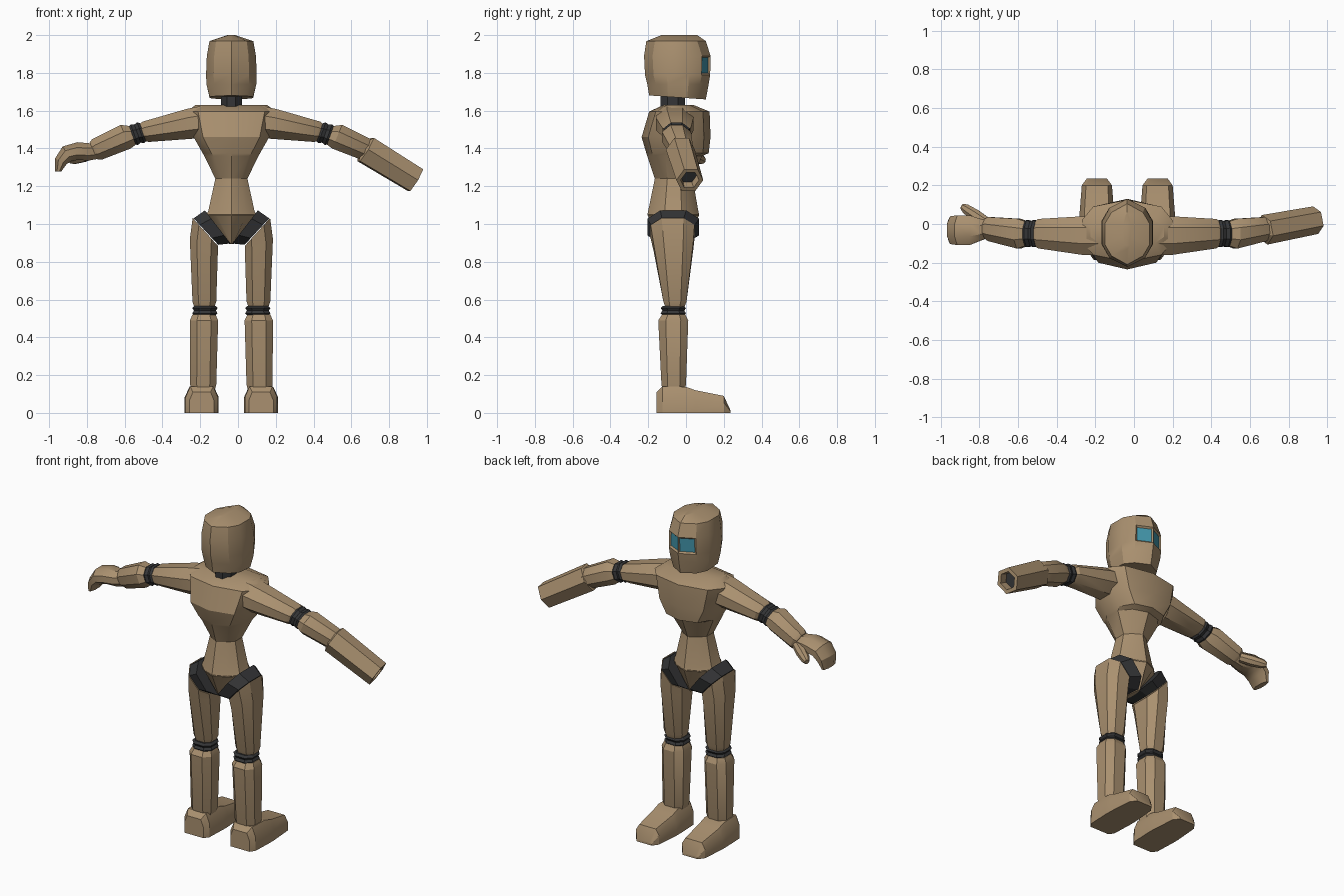
import bpy, bmesh, math
from mathutils import Vector

CX = -0.035  # body centre line; the two hands differ so the body is off-centre


def mat(name, rgb):
    m = bpy.data.materials.new(name)
    m.diffuse_color = (*rgb, 1)
    return m


TAN = mat("tan_shell", (0.40, 0.28, 0.16))
DARK = mat("dark_joint", (0.035, 0.036, 0.038))
TEAL = mat("teal_eye", (0.055, 0.30, 0.40))


def loft(name, rings, material=TAN):
    """Skin a list of equal-length point rings and cap both ends."""
    bm = bmesh.new()
    vs = [[bm.verts.new(p) for p in r] for r in rings]
    n = len(vs[0])
    for a, b in zip(vs, vs[1:]):
        for i in range(n):
            bm.faces.new((a[i], a[(i + 1) % n], b[(i + 1) % n], b[i]))
    bm.faces.new(vs[0])
    bm.faces.new(vs[-1])
    bmesh.ops.recalc_face_normals(bm, faces=bm.faces)
    me = bpy.data.meshes.new(name)
    bm.to_mesh(me)
    bm.free()
    me.materials.append(material)
    ob = bpy.data.objects.new(name, me)
    bpy.context.collection.objects.link(ob)
    return ob


def body(z, hw, y0, y1, ridge=0.03, a=0.65, slope=0.0):
    """Ten-sided section with a ridge at the back and the front."""
    L = y1 - y0
    half = [(0, y0), (a * hw, y0 + ridge), (hw, y0 + 0.33 * L),
            (hw, y1 - 0.33 * L), (a * hw, y1 - ridge), (0, y1)]
    pts = half + [(-x, y) for x, y in half[4:0:-1]]
    return [(CX + x, y, z + slope * (y - (y0 + y1) / 2)) for x, y in pts]


def slab(s, x0, z0, x1, z1, y0, y1, c=0.25):
    """Chamfered rectangle running from inner (x0,z0) to outer (x1,z1)."""
    uv = [(c, 0), (1 - c, 0), (1, c), (1, 1 - c), (1 - c, 1), (c, 1), (0, 1 - c), (0, c)]
    return [(CX + s * (x0 + u * (x1 - x0)), y0 + v * (y1 - y0), z0 + u * (z1 - z0))
            for u, v in uv]


def ring(c, axis, wy, wz, n=8, off=0.5):
    """Polygon section of half sizes wy, wz, square to the axis."""
    t = Vector(axis).normalized()
    side = Vector((0, 0, 1)).cross(t).normalized()
    up = t.cross(side)
    ang = [(i + off) * 2 * math.pi / n for i in range(n)]
    mc, ms = max(map(math.cos, ang)), max(map(math.sin, ang))
    return [Vector(c) + side * (wy * math.cos(a) / mc) + up * (wz * math.sin(a) / ms)
            for a in ang]


# Torso
loft("torso", [body(1.045, 0.135, -0.205, 0.07, 0.035, 0.6),
               body(1.07, 0.122, -0.20, 0.065, 0.035, 0.6),
               body(1.24, 0.085, -0.165, 0.035, 0.03, 0.6),
               body(1.36, 0.143, -0.205, 0.085, 0.03, 0.65),
               body(1.375, 0.152, -0.21, 0.12, 0.03, 0.7),
               body(1.46, 0.20, -0.235, 0.13, 0.035, 0.75),
               body(1.595, 0.235, -0.195, 0.125, 0.035, 0.75),
               body(1.63, 0.19, -0.12, 0.04, 0.02, 0.75)])
# Pelvis wedge
loft("pelvis", [body(1.05, 0.135, -0.205, 0.07, 0.035, 0.6),
                body(0.893, 0.012, -0.135, 0.01, 0.02, 0.6)])
# Neck
loft("neck", [ring((CX, -0.07, z), (0.001, 0, 1), 0.065, 0.055) for z in (1.60, 1.70)], DARK)

# Head, with inset eyes either side of the front ridge
head = loft("head", [body(1.67, 0.115, -0.195, 0.105, 0.045, 0.7, -0.07),
                     body(1.74, 0.132, -0.205, 0.12, 0.045, 0.7),
                     body(1.79, 0.134, -0.217, 0.128, 0.045, 0.7),
                     body(1.89, 0.13, -0.222, 0.13, 0.045, 0.7),
                     body(1.968, 0.116, -0.21, 0.105, 0.045, 0.7),
                     body(2.0, 0.02, -0.13, 0.06, 0.02, 0.7)])
head.data.materials.append(TEAL)
bm = bmesh.new()
bm.from_mesh(head.data)
eyes = [f for f in bm.faces if f.calc_center_median().y > 0.06
        and 1.80 < f.calc_center_median().z < 1.88
        and f.normal.y > 0.8]
bmesh.ops.inset_individual(bm, faces=eyes, thickness=0.013, depth=-0.009)
for f in eyes:
    f.material_index = 1
bm.to_mesh(head.data)
bm.free()

for s, tag in ((-1, "hand_side"), (1, "cannon_side")):
    # Legs
    loft("hip_joint_" + tag, [slab(s, 0.005, 0.897, 0.14, 1.072, -0.205, 0.07),
                              slab(s, 0.07, 0.89, 0.20, 1.03, -0.185, 0.045)], DARK)
    loft("thigh_" + tag, [slab(s, 0.072, 0.885, 0.205, 1.032, -0.187, 0.045),
                          slab(s, 0.072, 0.84, 0.22, 0.92, -0.172, 0.038),
                          slab(s, 0.08, 0.59, 0.206, 0.59, -0.12, 0.003),
                          slab(s, 0.09, 0.56, 0.196, 0.56, -0.11, -0.008)])
    loft("knee_joint_" + tag, [slab(s, 0.14 - w, z, 0.14 + w, z, -0.067 - w, -0.067 + w)
                               for z, w in ((0.515, 0.055), (0.527, 0.067), (0.541, 0.058),
                                            (0.555, 0.067), (0.567, 0.055))], DARK)
    loft("shin_" + tag, [slab(s, 0.085, 0.522, 0.205, 0.522, -0.125, -0.005),
                         slab(s, 0.07, 0.49, 0.22, 0.49, -0.147, 0.012),
                         slab(s, 0.08, 0.15, 0.218, 0.15, -0.13, 0.0),
                         slab(s, 0.09, 0.11, 0.21, 0.11, -0.12, -0.01)])
    # Foot: sections from heel to toe as (y, half width, sole z, top z)
    foot = []
    for y, w, zt in ((-0.155, 0.065, 0.11), (-0.125, 0.085, 0.14), (0.0, 0.09, 0.138),
                     (0.05, 0.09, 0.12), (0.20, 0.078, 0.09), (0.235, 0.052, 0.015)):
        m = CX + s * 0.157
        foot.append([(m - w, y, 0), (m + w, y, 0), (m + w, y, zt * 0.6),
                     (m + w * 0.72, y, zt), (m - w * 0.72, y, zt), (m - w, y, zt * 0.6)])
    loft("foot_" + tag, foot)

    # Arms
    def arm(x, y, z, wy, wz, slope):
        return ring((CX + s * x, y, z), (s, 0, slope), wy, wz)

    loft("upper_arm_" + tag, [arm(0.14, -0.06, 1.542, 0.10, 0.085, -0.15),
                              arm(0.225, -0.06, 1.53, 0.10, 0.08, -0.15),
                              arm(0.455, -0.05, 1.488, 0.076, 0.056, -0.3),
                              arm(0.475, -0.05, 1.483, 0.06, 0.045, -0.35)])
    loft("elbow_joint_" + tag, [arm(x, -0.05, z, w + 0.008, w - 0.004, -0.35) for x, z, w in
                                ((0.468, 1.486, 0.055), (0.480, 1.483, 0.062),
                                 (0.497, 1.479, 0.055), (0.514, 1.473, 0.062),
                                 (0.526, 1.469, 0.055))], DARK)
    loft("forearm_" + tag, [arm(0.518, -0.05, 1.472, 0.062, 0.05, -0.4),
                            arm(0.56, -0.05, 1.462, 0.077, 0.068, -0.42),
                            arm(0.712, -0.026, 1.395, 0.062, 0.06, -0.45),
                            arm(0.73, -0.025, 1.387, 0.05, 0.05, -0.45)])

# Cannon: hexagonal barrel with a recessed dark bore
A, B = Vector((0.665, -0.032, 1.401)), Vector((0.94, 0.02, 1.232))
D = B - A


def barrel(t, r):
    return ring(A + D * t, D, r * 1.08, r, 6, 0)


loft("cannon", [barrel(0, 0.05), barrel(0.04, 0.072), barrel(1, 0.067),
                barrel(1, 0.046), barrel(0.8, 0.042)])
loft("cannon_bore", [barrel(0.80, 0.0415), barrel(0.85, 0.042)], DARK)

# Curled mitten hand and thumb
loft("hand", [ring((x, y, z), ax, wy, wz) for x, y, z, ax, wy, wz in (
    (-0.745, -0.025, 1.385, (-1, 0, -0.2), 0.042, 0.04),
    (-0.79, -0.03, 1.382, (-1, 0, -0.05), 0.055, 0.046),
    (-0.85, -0.032, 1.386, (-1, 0, 0), 0.077, 0.047),
    (-0.905, -0.032, 1.372, (-1, 0, -0.6), 0.077, 0.045),
    (-0.938, -0.032, 1.332, (-0.5, 0, -1), 0.072, 0.034),
    (-0.952, -0.032, 1.278, (-0.01, 0, -1), 0.058, 0.016))])
loft("thumb", [ring(c, (-1, 0.6, -0.3), w, w) for c, w in (
    ((-0.765, 0.01, 1.375), 0.026), ((-0.82, 0.045, 1.358), 0.03),
    ((-0.87, 0.078, 1.342), 0.025), ((-0.89, 0.092, 1.335), 0.014))])

# Smooth shading with sharp creases
for ob in bpy.context.collection.objects:
    ob.select_set(True)
    bpy.context.view_layer.objects.active = ob
bpy.ops.object.shade_smooth_by_angle(angle=math.radians(30))
